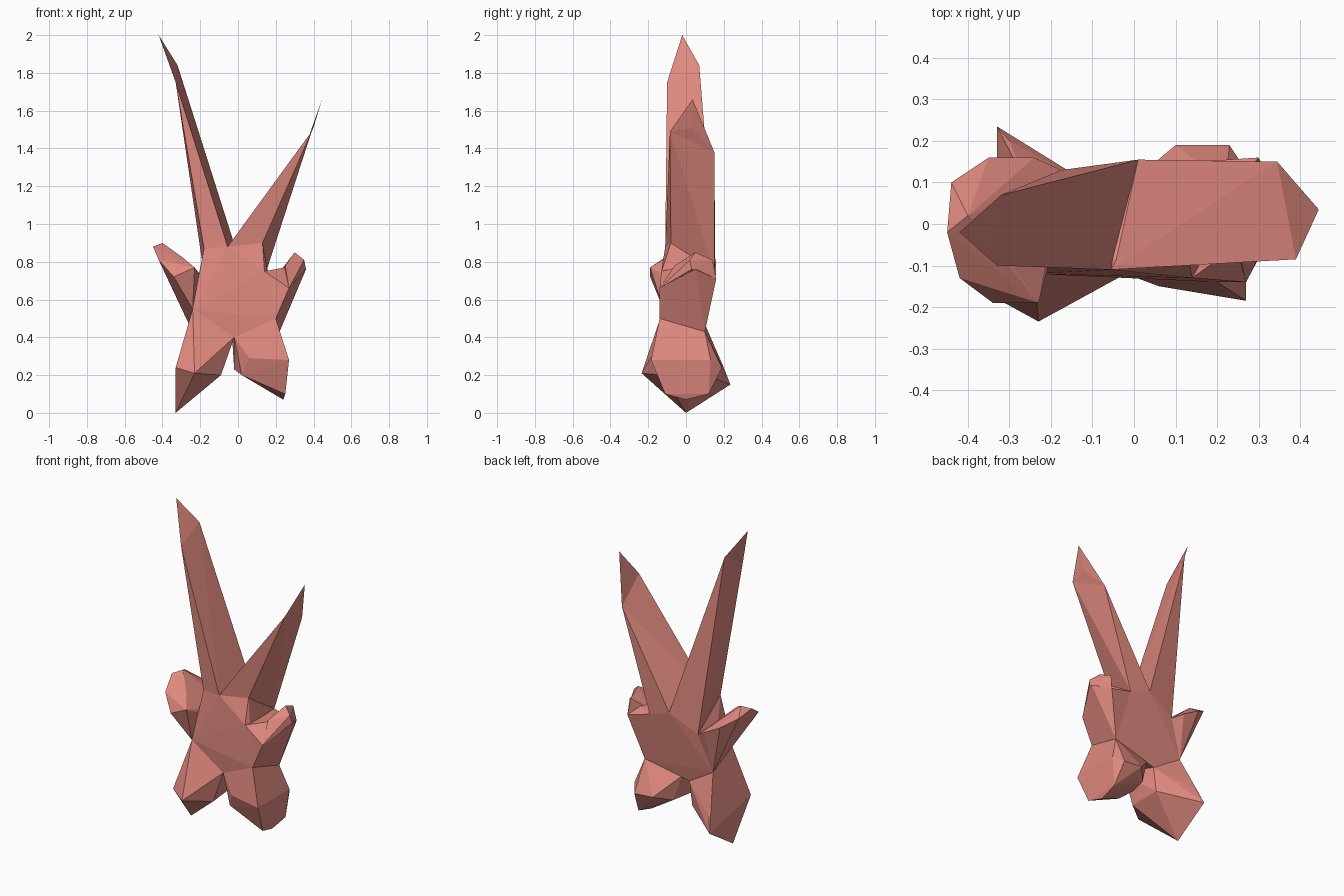
import bpy, bmesh

if "Cube" in bpy.data.objects:
    bpy.data.objects.remove(bpy.data.objects["Cube"])

skin = bpy.data.materials.new("salmon pink")
skin.diffuse_color = (0.74, 0.25, 0.21, 1)
skin.use_nodes = True
skin.node_tree.nodes["Principled BSDF"].inputs["Base Color"].default_value = skin.diffuse_color


def faceted(name, points):
    """Low-poly lump stretched over a few corner points."""
    bm = bmesh.new()
    for p in points:
        bm.verts.new(p)
    bmesh.ops.convex_hull(bm, input=bm.verts[:])
    bmesh.ops.delete(bm, geom=[v for v in bm.verts if not v.link_faces], context='VERTS')
    bmesh.ops.dissolve_limit(bm, angle_limit=0.03, verts=bm.verts[:], edges=bm.edges[:])
    bmesh.ops.recalc_face_normals(bm, faces=bm.faces[:])
    me = bpy.data.meshes.new(name)
    bm.to_mesh(me)
    bm.free()
    me.materials.append(skin)
    ob = bpy.data.objects.new(name, me)
    bpy.context.collection.objects.link(ob)
    return ob


def ear(name, base, front, back, tip, out):
    """Wedge rising to a sharp edge, then a thin bent tip."""
    faceted(name, base + [front, back])
    mid = [(f + b + t) / 3 for f, b, t in zip(front, back, tip)]
    mid[0] += out * 0.006
    faceted(name + "_tip", [front, back, tip, mid])


# Joints on the body shared by neighbouring parts
head_l, shoulder_l = (-.18, -.09, .87), (-.175, .13, .70)
valley_front, valley_back = (-.055, -.11, .88), (.01, .155, .80)
head_r, ear_back_r = (.13, -.08, .90), (.15, .15, .75)
shoulder_r = (.14, -.13, .75)
waist_l, hip_l = (-.24, -.12, .55), (-.26, .10, .47)
waist_r, hip_r = (.20, -.14, .50), (.22, .10, .43)
crotch_front, crotch_back = (-.02, -.12, .40), (-.08, .08, .36)

# Body
faceted("body", [head_l, shoulder_l, valley_front, valley_back, head_r, ear_back_r,
                 shoulder_r, waist_l, hip_l, waist_r, hip_r, crotch_front, crotch_back])

# Ears
ear("left_ear", [head_l, shoulder_l, valley_front, valley_back],
    (-.33, -.10, 1.75), (-.32, .07, 1.84), (-.42, -.02, 2.0), -1)
ear("right_ear", [head_r, ear_back_r, valley_front, valley_back],
    (.39, -.085, 1.49), (.345, .15, 1.38), (.445, .035, 1.66), 1)

# Arms
faceted("left_arm", [shoulder_l, waist_l, hip_l, (-.20, -.08, .72),
                     (-.45, -.02, .88), (-.44, .10, .86), (-.40, .02, .90),
                     (-.35, .16, .80), (-.24, .16, .74), (-.42, -.13, .81),
                     (-.34, -.19, .72), (-.23, -.19, .77), (-.29, -.10, .82)])
faceted("right_arm", [shoulder_r, ear_back_r, waist_r, hip_r,
                      (.27, -.14, .66), (.30, .16, .71), (.25, -.05, .77), (.36, .05, .76)])
faceted("right_hand", [(.25, -.06, .78), (.30, .05, .85), (.35, .02, .81), (.36, .03, .76),
                       (.27, -.14, .66), (.30, .16, .71), (.29, .14, .81), (.20, .05, .72)])

# Legs
faceted("left_leg", [waist_l, hip_l, crotch_front, crotch_back,
                     (-.33, 0, 0), (-.33, -.18, .24), (-.23, -.235, .21), (-.09, -.12, .20),
                     (-.33, .235, .15), (-.30, .20, .24), (-.10, .08, .21), (-.06, -.02, .29)])
faceted("right_leg", [waist_r, hip_r, crotch_front, (-.03, .08, .38),
                      (.27, -.185, .28), (.24, 0, .07), (.25, -.11, .10), (.25, .12, .10),
                      (.27, .13, .28), (.23, .19, .24), (.10, .19, .25), (.06, -.15, .29),
                      (.02, -.11, .20), (-.02, -.03, .23), (.02, .10, .22)])
